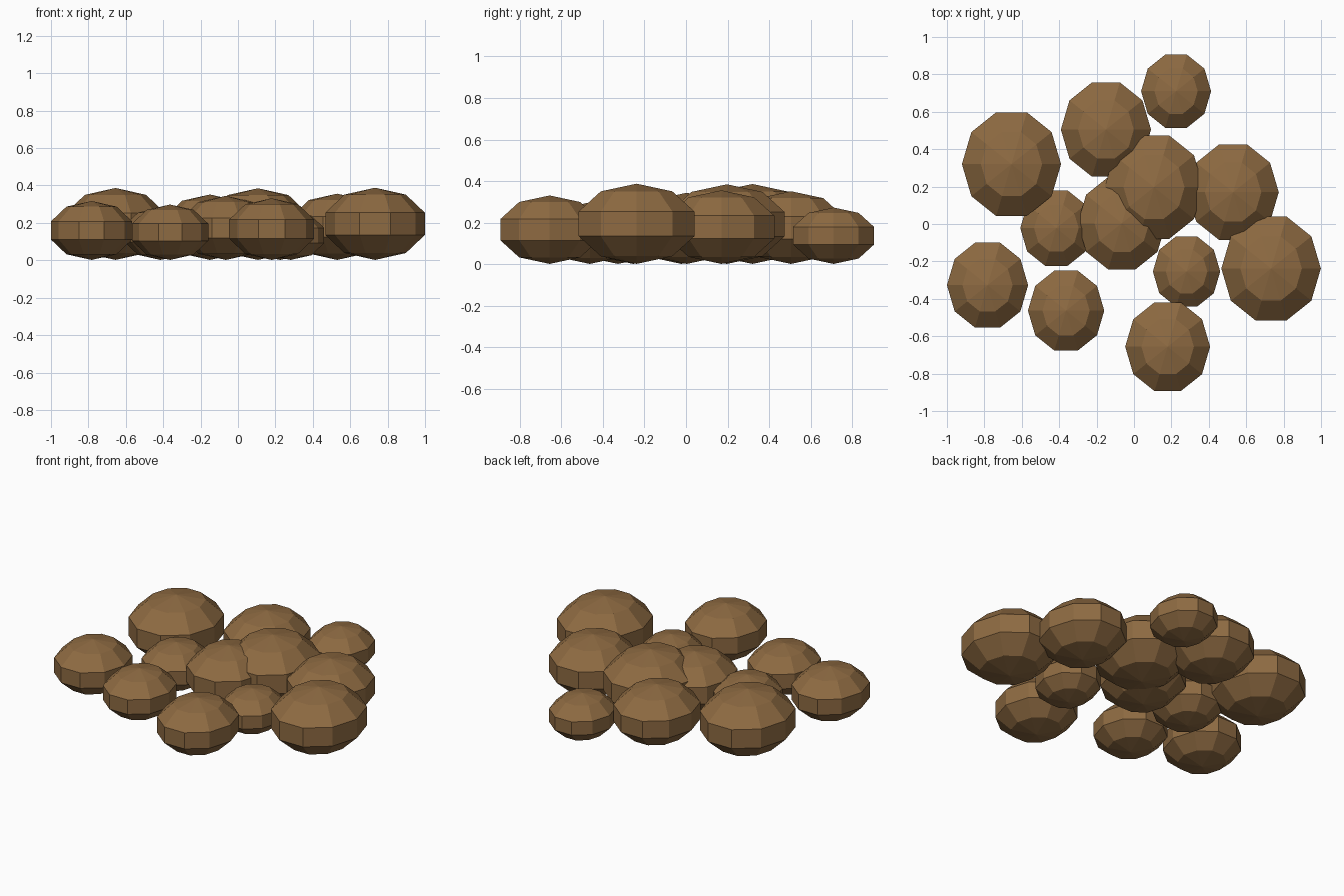
import bpy, bmesh, math
from mathutils import Matrix

cube = bpy.data.objects.get("Cube")
if cube:
    bpy.data.objects.remove(cube, do_unlink=True)

# Single earthy colour
brown = bpy.data.materials.new("brown_stone")
colour = (0.27, 0.145, 0.054, 1.0)
brown.use_nodes = True
brown.diffuse_color = colour
bsdf = next(n for n in brown.node_tree.nodes if n.type == "BSDF_PRINCIPLED")
bsdf.inputs["Base Color"].default_value = colour
bsdf.inputs["Roughness"].default_value = 0.9

SEGMENTS, RINGS = 10, 5
BAND = math.sin(math.pi * 2 / RINGS)   # widest ring relative to the full radius
LENGTH, FLATNESS = 1.1, 0.69           # depth and height relative to width


def stone(name, x, y, half_width):
    """Flattened low-poly boulder resting on the ground."""
    r = half_width / BAND
    bm = bmesh.new()
    bmesh.ops.create_uvsphere(bm, u_segments=SEGMENTS, v_segments=RINGS, radius=1.0)
    # Turn a corner of the widest ring onto the x axis
    corner = max(bm.verts, key=lambda v: v.co.x ** 2 + v.co.y ** 2).co
    turn = Matrix.Rotation(-math.atan2(corner.y, corner.x), 4, "Z")
    size = Matrix.Diagonal((r, r * LENGTH, r * FLATNESS, 1.0))
    bm.transform(size @ turn)
    mesh = bpy.data.meshes.new(name)
    bm.to_mesh(mesh)
    bm.free()
    mesh.materials.append(brown)
    obj = bpy.data.objects.new(name, mesh)
    obj.location = (x, y, r * FLATNESS + 0.002)
    bpy.context.collection.objects.link(obj)


# Scattered stones: centre x, centre y, half width
STONES = {
    "stone_back_right": (-0.655, 0.32, 0.265),
    "stone_back_middle": (-0.15, 0.505, 0.241),
    "stone_back_small": (0.225, 0.71, 0.187),
    "stone_left": (0.53, 0.17, 0.244),
    "stone_centre_large": (0.107, 0.197, 0.264),
    "stone_centre": (-0.065, 0.004, 0.236),
    "stone_inner_right": (-0.415, -0.022, 0.193),
    "stone_right": (-0.783, -0.327, 0.217),
    "stone_front_right": (-0.363, -0.463, 0.204),
    "stone_front": (0.18, -0.656, 0.227),
    "stone_front_small": (0.281, -0.254, 0.18),
    "stone_front_left": (0.733, -0.238, 0.266),
}
for name, (x, y, half_width) in STONES.items():
    stone(name, x, y, half_width)
